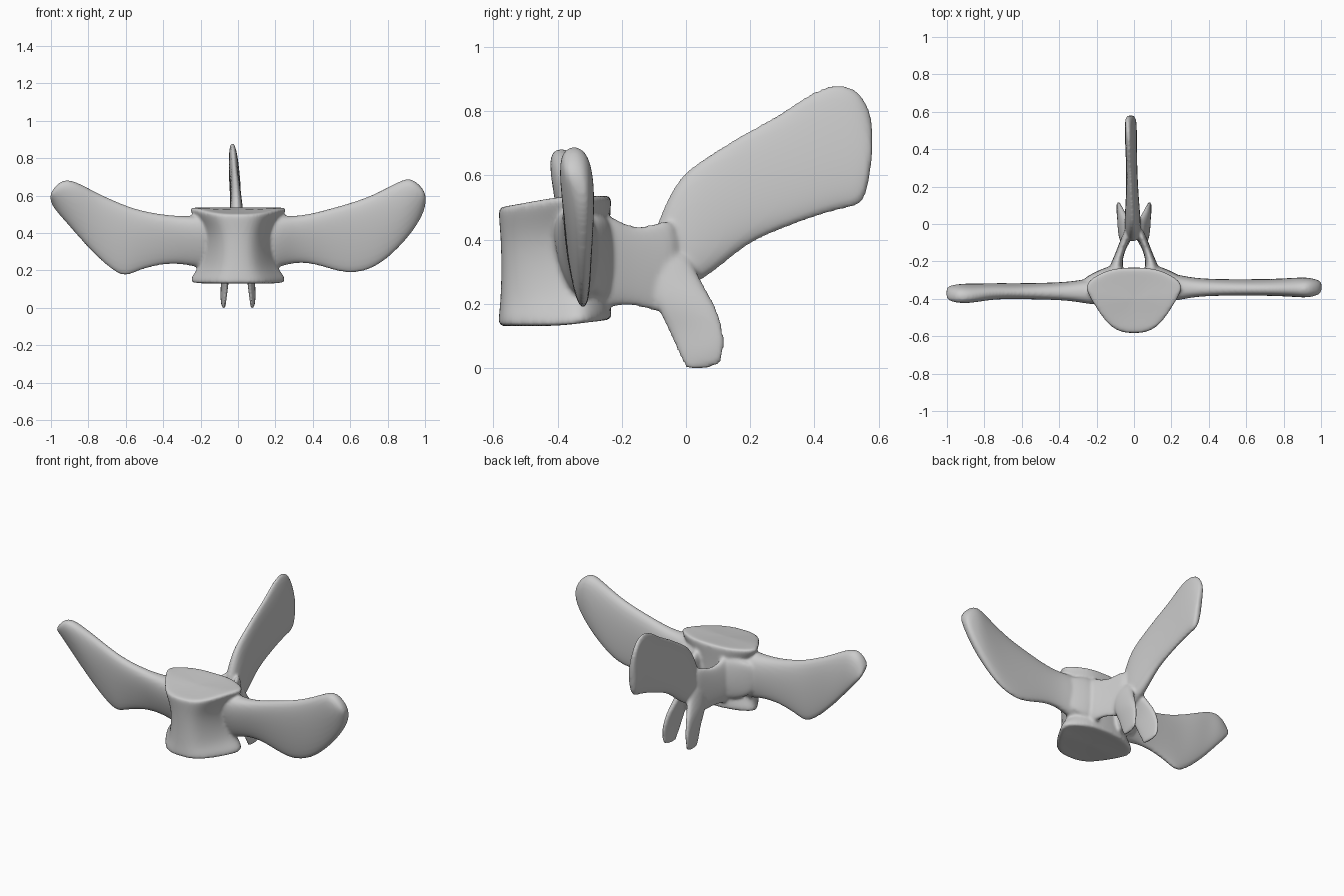
import bpy, bmesh, math
from mathutils import Vector

if "Cube" in bpy.data.objects:
    bpy.data.objects.remove(bpy.data.objects["Cube"])

parts = []


def skin(name, rings):
    """Closed mesh through a list of equal-length point rings."""
    bm = bmesh.new()
    vr = [[bm.verts.new(p) for p in r] for r in rings]
    n = len(vr[0])
    for a, b in zip(vr, vr[1:]):
        for i in range(n):
            j = (i + 1) % n
            bm.faces.new((a[i], a[j], b[j], b[i]))
    bm.faces.new(vr[0][::-1])
    bm.faces.new(vr[-1])
    bmesh.ops.recalc_face_normals(bm, faces=bm.faces)
    me = bpy.data.meshes.new(name)
    bm.to_mesh(me)
    bm.free()
    ob = bpy.data.objects.new(name, me)
    bpy.context.collection.objects.link(ob)
    parts.append(ob)
    return ob


def blade(name, stations, axis, taper=0.0, n=14):
    """Flat lofted blade: each station is (edge A, edge B, half thickness)."""
    rings = []
    for a, b, t in stations:
        a, b = Vector(a), Vector(b)
        mid, half = (a + b) / 2, (a - b) / 2
        ring = []
        for i in range(n):
            c, s = math.cos(2 * math.pi * i / n), math.sin(2 * math.pi * i / n)
            w = math.copysign(abs(s) ** 0.7, s) * t * (1 + taper * c)
            ring.append(mid + half * c + Vector(axis) * w)
        rings.append(ring)
    return skin(name, rings)


# Drum-shaped body with waisted sides and a slightly raised rim
half = [(0, -.585), (.07, -.58), (.13, -.55), (.19, -.475), (.235, -.40),
        (.275, -.33), (.22, -.28), (.12, -.235), (0, -.232)]
outline = half + [(-x, y) for x, y in half[-2:0:-1]]
levels = [(.02, .6, .6), (0, .93, .96), (.01, .97, 1), (.08, .96, 1),
          (.2, .8, .97), (.45, .72, .95), (.7, .75, .96), (.88, .92, .99),
          (.97, 1, 1), (1, .97, .98), (.98, .6, .6)]
body = []
for h, sx, sy in levels:
    ring = []
    for x, y in outline:
        yy = -.4 + (y + .4) * sy
        top = .51 + .18 * min(yy + .58, .2)
        low = .135 + .12 * max(yy + .4, 0)
        ring.append((x * sx, yy, low + (top - low) * h))
    body.append(ring)
skin("body", body)

# Side wings: top x, top z, bottom x, bottom z, half thickness
right = [(.12, .50, .12, .20, .07), (.22, .505, .22, .22, .07), (.30, .50, .30, .245, .05),
         (.40, .515, .40, .24, .042), (.52, .55, .50, .205, .04), (.66, .59, .60, .18, .04),
         (.78, .645, .72, .205, .042), (.88, .70, .83, .29, .048),
         (.93, .705, .92, .39, .052), (.985, .655, .985, .49, .038), (1.005, .61, 1.005, .56, .02)]
left = [(.12, .50, .12, .20, .07), (.22, .505, .22, .22, .07), (.32, .50, .31, .24, .05),
        (.44, .515, .42, .235, .042), (.55, .54, .55, .195, .04), (.65, .58, .615, .155, .038),
        (.77, .635, .73, .25, .04), (.87, .69, .83, .355, .044),
        (.94, .70, .91, .45, .046), (.99, .645, .98, .53, .032), (1.005, .61, 1.005, .575, .018)]
for name, side, rows in (("right_wing", 1, right), ("left_wing", -1, left)):
    y0 = -.34 if side > 0 else -.36
    st = [((side * a, y0 - .01 - (.02 if side < 0 and a > .8 else 0), za),
           (side * b, y0 + .02, zb), t) for a, za, b, zb, t in rows]
    blade(name, st, (0, 1, 0), taper=.3)
    # Flared root behind each wing
    blade(name + "_root", [((side * .08, -.26, .50), (side * .08, -.26, .20), .05),
                           ((side * .17, -.27, .48), (side * .17, -.27, .22), .035),
                           ((side * .28, -.31, .46), (side * .28, -.31, .27), .015)], (0, 1, 0))

# Tall rear blade: top y, z, bottom y, z, half thickness
spine = [(-.10, .44, -.06, .22, .03), (-.085, .47, .01, .255, .045), (-.03, .61, .09, .30, .042),
         (.08, .68, .19, .39, .034), (.19, .75, .30, .435, .03), (.29, .80, .41, .475, .029),
         (.38, .868, .50, .50, .03), (.47, .905, .555, .505, .03),
         (.545, .875, .572, .59, .025), (.583, .79, .582, .68, .014)]
blade("rear_blade", [((-.002 - .025 * max(a, 0) / .5 - .005, a, za), (-.008, b, zb), t)
                     for a, za, b, zb, t in spine], (1, 0, 0), taper=-.15)

for name, s, dx in (("right", 1, -.012), ("left", -1, .012)):
    # Arch wall joining the body to the rear blade
    arch = [(-.29, .50, .18, .095, .045), (-.24, .49, .19, .098, .04), (-.19, .455, .20, .088, .026),
            (-.13, .45, .19, .066, .024), (-.08, .47, .17, .045, .026), (-.02, .47, .19, .025, .025)]
    blade(name + "_arch", [((s * x, y, za), (s * x, y, zb), t)
                           for y, za, zb, x, t in arch], (1, 0, 0))
    # Small hanging blade: z, front y, rear y, front x, rear x
    hang = [(.37, -.13, 0, .04, .02, .025), (.28, -.12, .04, .052, .04, .028),
            (.20, -.095, .09, .066, .068, .024), (.13, -.06, .118, .074, .092, .018),
            (.06, -.03, .124, .082, .098, .015), (.02, -.01, .115, .085, .095, .012),
            (-.003, 0, .10, .086, .09, .008)]
    blade(name + "_hanging_blade", [((s * xa + (dx if z < .2 else 0), ya, z),
                                     (s * xb + (dx if z < .2 else 0), yb, z + .012), t)
                                    for z, ya, yb, xa, xb, t in hang], (1, 0, 0))

# Fuse everything into one smooth bone
for ob in parts:
    ob.select_set(True)
bone = parts[0]
bpy.context.view_layer.objects.active = bone
bpy.ops.object.join()
bone.name = "winged_bone"
sub = bone.modifiers.new("round", 'SUBSURF')
sub.levels = sub.render_levels = 2
rem = bone.modifiers.new("fuse", 'REMESH')
rem.mode = 'VOXEL'
rem.voxel_size = .009
rem.use_smooth_shade = True
smo = bone.modifiers.new("blend", 'SMOOTH')
smo.factor, smo.iterations = .5, 5
for m in ("round", "fuse", "blend"):
    bpy.ops.object.modifier_apply(modifier=m)
bpy.ops.object.shade_smooth()

# Rest on the ground
low = min(v.co.z for v in bone.data.vertices)
for v in bone.data.vertices:
    v.co.z -= low
